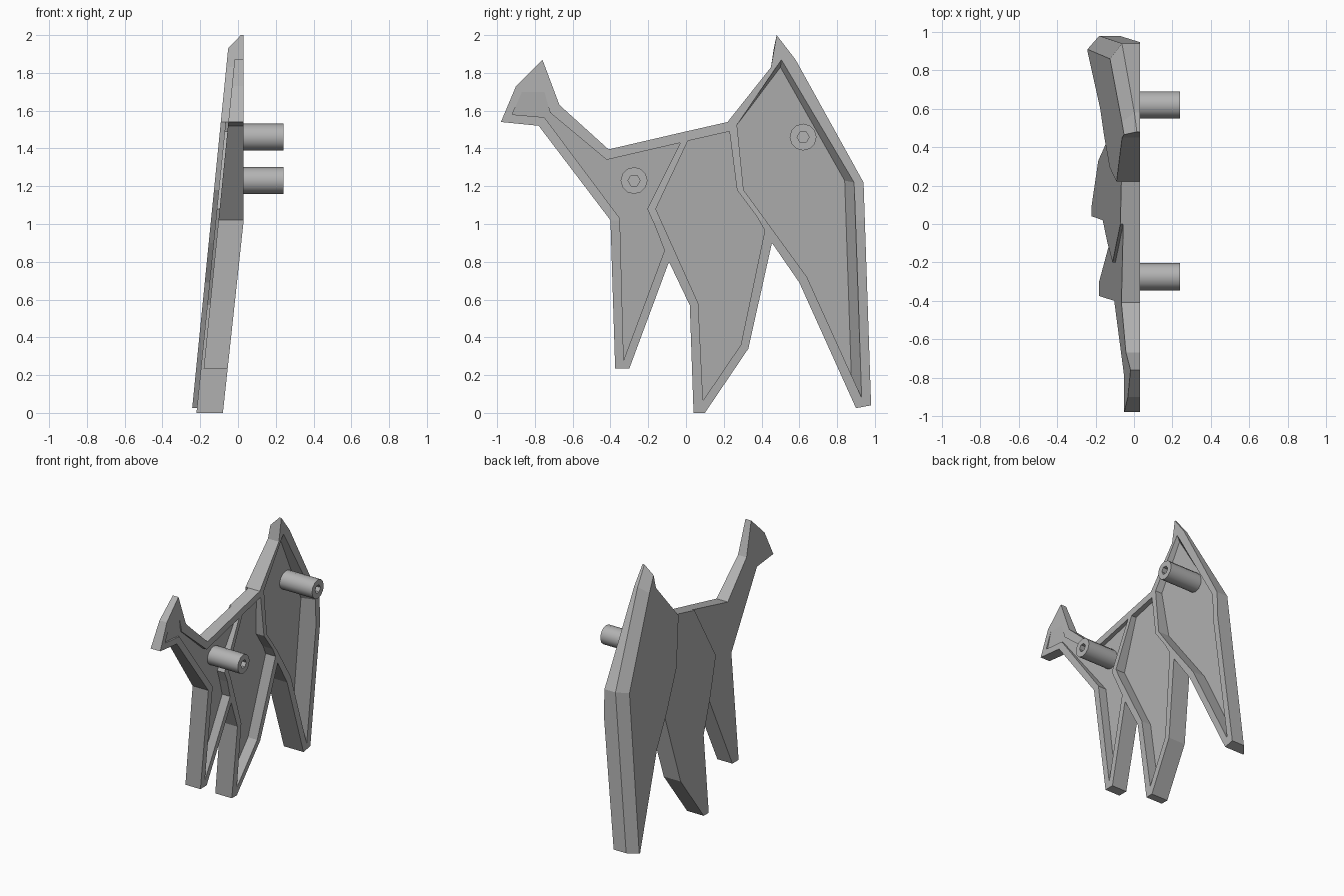
import bpy, bmesh

cube = bpy.data.objects.get("Cube")
if cube:
    bpy.data.objects.remove(cube, do_unlink=True)

# Material
grey = bpy.data.materials.new("plain grey")
grey.use_nodes = True
grey.diffuse_color = (0.45, 0.45, 0.45, 1)
grey.node_tree.nodes["Principled BSDF"].inputs["Base Color"].default_value = grey.diffuse_color

SLOPE = 0.1      # lean of the outer face
RIM = 0.03       # x of the flat inner rim


def leaning(x0):
    return lambda z: x0 + SLOPE * z


def flat(x0):
    return lambda z: x0


def splay(z):
    """Inner side of the legs, below the bend."""
    return -0.08 + 0.108 * z


def inner(z):
    return min(RIM, splay(z))


def loft(name, *levels):
    """Solid through (outline, depth function) levels; outlines are (y, z)."""
    bm = bmesh.new()
    rings = [[bm.verts.new((depth(z), y, z)) for y, z in pts] for pts, depth in levels]
    n = len(rings[0])
    bm.faces.new(rings[0])
    bm.faces.new(rings[-1])
    for a, b in zip(rings, rings[1:]):
        for i in range(n):
            j = (i + 1) % n
            bm.faces.new((a[i], a[j], b[j], b[i]))
    bmesh.ops.recalc_face_normals(bm, faces=bm.faces)
    mesh = bpy.data.meshes.new(name)
    bm.to_mesh(mesh)
    bm.free()
    mesh.materials.append(grey)
    obj = bpy.data.objects.new(name, mesh)
    bpy.context.scene.collection.objects.link(obj)
    return obj


def cut(obj, cutter):
    """Subtract the cutter, then discard it."""
    mod = obj.modifiers.new("cut", 'BOOLEAN')
    mod.operation = 'DIFFERENCE'
    mod.solver = 'EXACT'
    mod.object = cutter
    bpy.context.view_layer.objects.active = obj
    bpy.ops.object.modifier_apply(modifier=mod.name)
    bpy.data.objects.remove(cutter, do_unlink=True)


def panel(obj, recess):
    """Slope the inner side of the leg, then sink the recess."""
    slab = [(-1.2, -0.3), (1.2, -0.3), (1.2, 1.0185), (-1.2, 1.0185)]
    cut(obj, loft("leg_slope_cutter", (slab, splay), (slab, flat(0.4))))
    cut(obj, recess)


# Front panel: head, neck, chest and front leg
front = [(-0.98, 1.54), (-0.9, 1.73), (-0.76, 1.87), (-0.67, 1.63), (-0.41, 1.395),
         (0, 1.49), (-0.185, 1.08), (-0.09, 0.8), (-0.3, 0.235), (-0.375, 0.235),
         (-0.4, 1.02), (-0.78, 1.52)]
front_hollow = [(-0.92, 1.58), (-0.86, 1.72), (-0.76, 1.74), (-0.72, 1.59), (-0.42, 1.34),
                (-0.03, 1.43), (-0.205, 1.08), (-0.11, 0.87), (-0.33, 0.28),
                (-0.35, 1.03), (-0.75, 1.565)]
panel(loft("front_panel", (front, leaning(-0.205)), (front, flat(RIM))),
      loft("front_cutter", (front_hollow, leaning(-0.14)), (front_hollow, flat(0.3))))

# Middle panel: belly and middle leg
middle = [(0, 1.49), (0.22, 1.54), (0.25, 1.18), (0.455, 0.9), (0.33, 0.34), (0.1, 0),
          (0.04, 0), (0.02, 0.57), (-0.09, 0.8), (-0.2, 1.08)]
middle_hollow = [(0.01, 1.44), (0.23, 1.49), (0.27, 1.18), (0.42, 0.98), (0.29, 0.36),
                 (0.09, 0.065), (0.065, 0.58), (-0.16, 1.08)]
middle = middle[:2] + [(0.295, 1.18)] + middle[3:]
panel(loft("middle_panel", (middle, leaning(-0.22)), (middle, flat(RIM))),
      loft("middle_cutter", (middle_hollow, leaning(-0.155)), (middle_hollow, flat(0.3))))

# Rear panel: hip and rear leg, with a chamfered back edge
rear = [(0.22, 1.54), (0.45, 1.83), (0.48, 2), (0.58, 1.87), (0.94, 1.22), (0.98, 0.04),
        (0.9, 0.025), (0.6, 0.69), (0.455, 0.9), (0.295, 1.18)]
rear_outer = list(rear)
rear_outer[2:6] = [(0.465, 1.93), (0.53, 1.82), (0.86, 1.2), (0.91, 0.027)]
rear_hollow = [(0.27, 1.525), (0.505, 1.87), (0.89, 1.22), (0.93, 0.08), (0.64, 0.72), (0.305, 1.18)]
rear_floor = list(rear_hollow)
rear_floor[1:4] = [(0.5, 1.83), (0.84, 1.23), (0.875, 0.2)]
panel(loft("rear_panel", (rear_outer, leaning(-0.245)), (rear, leaning(-0.185)), (rear, flat(RIM))),
      loft("rear_cutter", (rear_floor, leaning(-0.18)), (rear_hollow, inner), (rear_hollow, flat(0.3))))


# Pegs with a hexagonal socket in the end
def cylinder(name, sides, radius, x0, x1, y, z):
    bpy.ops.mesh.primitive_cylinder_add(vertices=sides, radius=radius, depth=x1 - x0,
                                        location=((x0 + x1) / 2, y, z), rotation=(0, 1.5708, 0))
    obj = bpy.context.object
    obj.name = name
    obj.data.materials.append(grey)
    return obj


for name, y, z in (("front_peg", -0.275, 1.23), ("rear_peg", 0.62, 1.46)):
    peg = cylinder(name, 12, 0.071, -0.05, 0.24, y, z)
    cut(peg, cylinder("socket_cutter", 6, 0.032, 0.1, 0.3, y, z))
    bpy.ops.object.select_all(action='DESELECT')
    peg.select_set(True)
    bpy.context.view_layer.objects.active = peg
    bpy.ops.object.shade_smooth_by_angle(angle=0.6)
